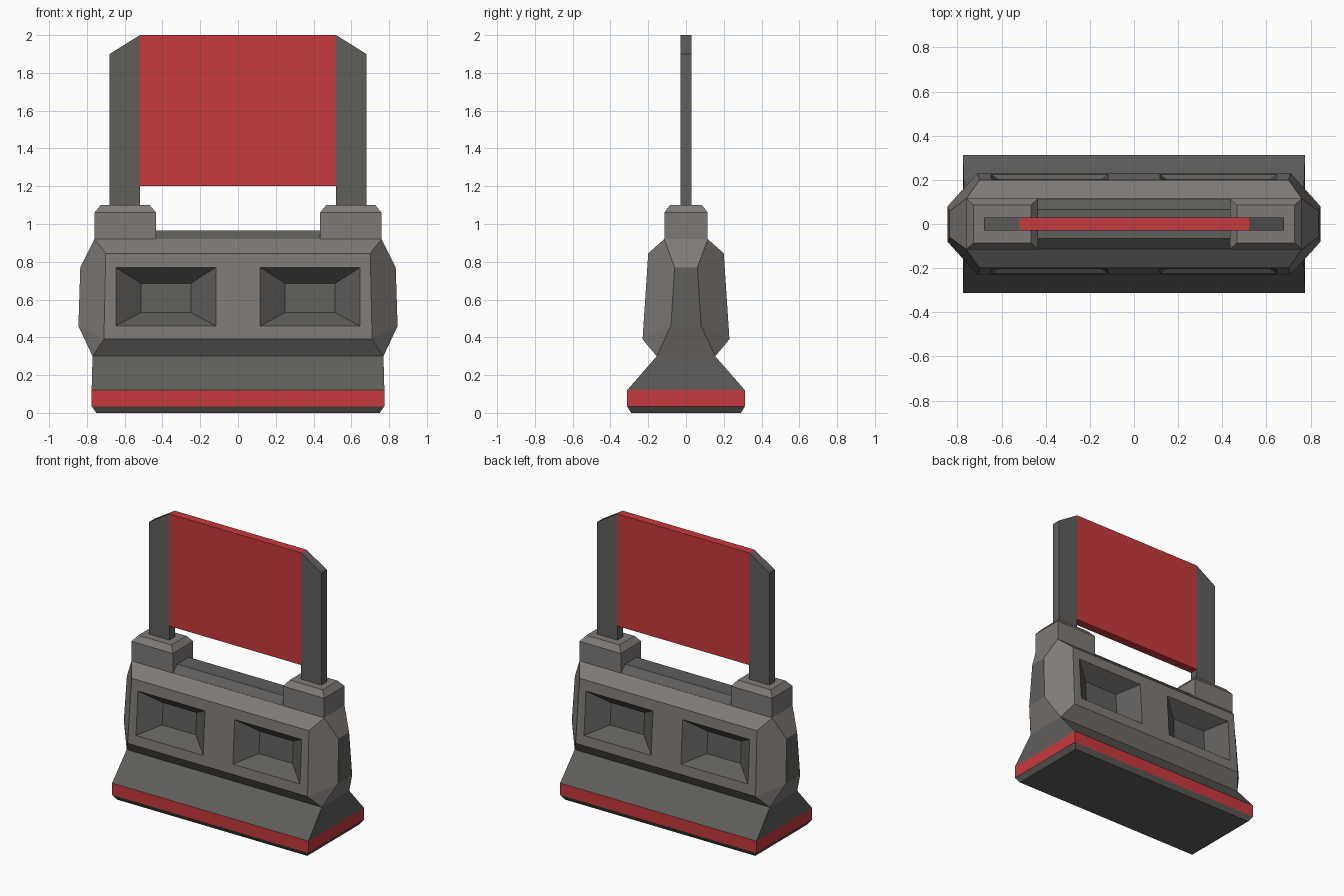
import bpy, bmesh
from mathutils import Vector

cube = bpy.data.objects.get("Cube")
if cube:
    bpy.data.objects.remove(cube, do_unlink=True)


def material(name, rgb):
    m = bpy.data.materials.new(name)
    m.use_nodes = True
    m.diffuse_color = (*rgb, 1)
    m.node_tree.nodes["Principled BSDF"].inputs["Base Color"].default_value = (*rgb, 1)
    return m


GREY = material("warm_grey", (0.21, 0.195, 0.185))
DARK = material("dark_grey", (0.115, 0.112, 0.105))
RED = material("red", (0.57, 0.041, 0.048))


def hull(points, merge_angle=0.005):
    """Convex solid with flat regions merged into single faces."""
    bm = bmesh.new()
    for p in points:
        bm.verts.new(p)
    bmesh.ops.convex_hull(bm, input=bm.verts[:])
    bmesh.ops.dissolve_limit(bm, angle_limit=merge_angle, verts=bm.verts[:], edges=bm.edges[:])
    bmesh.ops.recalc_face_normals(bm, faces=bm.faces[:])
    return bm


def quad_mirror(points):
    """Repeat corner points across both x and y."""
    return [(sx * x, sy * y, z) for x, y, z in points for sx in (-1, 1) for sy in (-1, 1)]


def finish(name, bm, *mats):
    bmesh.ops.recalc_face_normals(bm, faces=bm.faces[:])
    mesh = bpy.data.meshes.new(name)
    bm.to_mesh(mesh)
    bm.free()
    for m in mats:
        mesh.materials.append(m)
    obj = bpy.data.objects.new(name, mesh)
    bpy.context.collection.objects.link(obj)


# Flared foot with a red band
bm = hull(quad_mirror([(0.75, 0.29, 0), (0.775, 0.312, 0.035),
                       (0.775, 0.312, 0.12), (0.77, 0.155, 0.30)]))
for f in bm.faces:
    f.material_index = int(0.035 < f.calc_center_median().z < 0.12 and abs(f.normal.z) < 0.1)
finish("base", bm, DARK, RED)

# Chamfered body
bm = hull(quad_mirror([(0.77, 0.155, 0.30), (0.71, 0.23, 0.39), (0.70, 0.20, 0.845),
                       (0.76, 0.115, 0.92), (0.845, 0.08, 0.46), (0.835, 0.06, 0.77)]), 0.1)
for f in bm.faces:
    f.material_index = int(abs(f.normal.x) > 0.95)


def broad_faces():
    return [f for f in bm.faces if abs(f.normal.y) > 0.9]


# Cut the broad faces into cells, then sink the pocket cells
X0, X1, Z0, Z1 = 0.117, 0.647, 0.46, 0.77
cuts = [((x, 0, 0), (1, 0, 0)) for x in (-X1, -X0, X0, X1)]
cuts += [((0, 0, z), (0, 0, 1)) for z in (Z0, Z1)]
for co, no in cuts:
    faces = broad_faces()
    geom = set(faces)
    for f in faces:
        geom.update(f.edges)
        geom.update(f.verts)
    bmesh.ops.bisect_plane(bm, geom=list(geom), plane_co=co, plane_no=no)
    bm.normal_update()

cells = []
for f in broad_faces():
    c = f.calc_center_median()
    if X0 < abs(c.x) < X1 and Z0 < c.z < Z1:
        cells.append(f)
for floor in bmesh.ops.extrude_discrete_faces(bm, faces=cells)["faces"]:
    floor.normal_update()
    centre, inward = floor.calc_center_median(), -0.1 * floor.normal
    for v in floor.verts:
        v.co = centre + (v.co - centre) * 0.5 + inward
        for f in v.link_faces:
            f.material_index = 1
finish("body", bm, GREY, DARK)

# Low ridge between the sockets
finish("top_ridge", hull(quad_mirror([(0.45, 0.113, 0.90), (0.45, 0.113, 0.92),
                                      (0.45, 0.065, 0.965)])), DARK)

# Sockets and posts on each side
for side, s in (("left", 1), ("right", -1)):
    mid = Vector((s * 0.597, 0, 0))
    corners = quad_mirror([(0.163, 0.115, 0.90), (0.163, 0.115, 1.06), (0.13, 0.085, 1.10)])
    finish(side + "_socket", hull([mid + Vector(p) for p in corners]), GREY)
    outline = [(0.52, 1.07), (0.68, 1.07), (0.68, 1.90), (0.52, 2.0)]
    finish(side + "_post", hull([(s * x, y, z) for x, z in outline for y in (-0.03, 0.03)]), DARK)

# Sign panel
finish("panel", hull(quad_mirror([(0.52, 0.03, 1.20), (0.52, 0.03, 2.0)])), RED)
